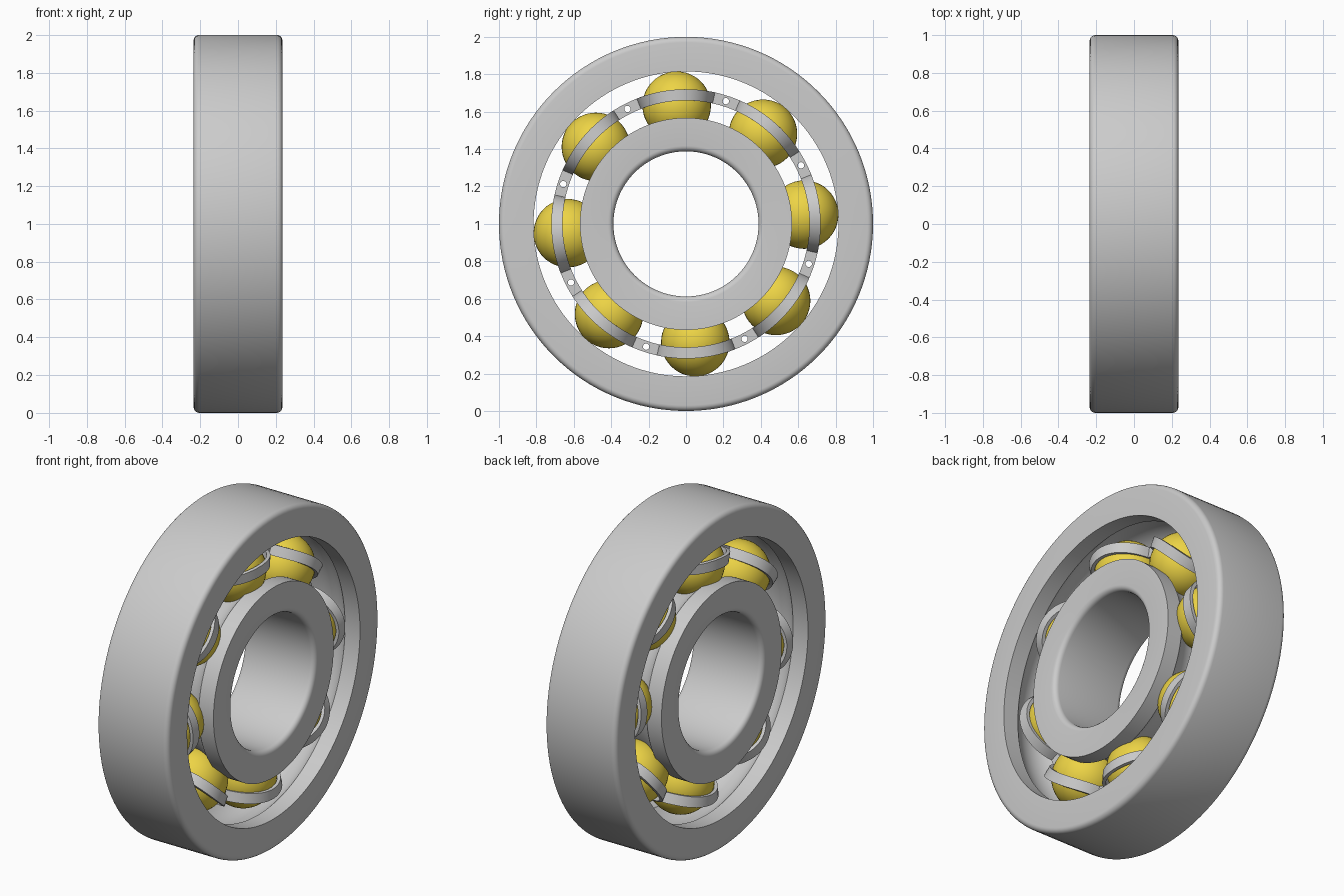
import bpy, bmesh
from math import sin, cos, pi, radians, sqrt, asin

if "Cube" in bpy.data.objects:
    bpy.data.objects.remove(bpy.data.objects["Cube"])

CZ = 1.0          # axle height, axle runs along x
W = 0.235         # half width of the rings
PITCH = 0.69      # cage radius
BALL_R, BALL_PITCH = 0.183, 0.634
N = 8
START = radians(-4.5)


def polar(x, r, a):
    return (x, r * sin(a), CZ + r * cos(a))


def finish(name, bm, angle=35):
    bmesh.ops.recalc_face_normals(bm, faces=bm.faces)
    me = bpy.data.meshes.new(name)
    bm.to_mesh(me)
    bm.free()
    ob = bpy.data.objects.new(name, me)
    bpy.context.collection.objects.link(ob)
    if angle:
        bpy.ops.object.select_all(action='DESELECT')
        ob.select_set(True)
        bpy.context.view_layer.objects.active = ob
        bpy.ops.object.shade_smooth_by_angle(angle=radians(angle))
    return ob


def loft(name, sections, angle=35):
    """Closed loop of closed cross-sections."""
    bm = bmesh.new()
    rows = [[bm.verts.new(p) for p in s] for s in sections]
    for i, a in enumerate(rows):
        b = rows[(i + 1) % len(rows)]
        for j in range(len(a)):
            k = (j + 1) % len(a)
            bm.faces.new((a[j], a[k], b[k], b[j]))
    return finish(name, bm, angle)


def lathe(name, profile, seg=128):
    return loft(name, [[polar(x, r, 2 * pi * i / seg) for x, r in profile]
                       for i in range(seg)])


def ring_profile(plain, raceway, sign, fillet=0.03, groove=0.185):
    """Filleted plain side, grooved raceway side; sign=1 for the outer ring."""
    pts = []
    for i in range(6):
        t = pi / 2 * i / 5
        pts.append((-W + fillet * (1 - cos(t)), plain - sign * fillet * (1 - sin(t))))
    pts += [(-x, r) for x, r in reversed(pts)]
    pts.append((W, raceway))
    half = asin(sqrt(groove ** 2 - (raceway - PITCH) ** 2) / groove)
    for i in range(13):
        t = half * (1 - 2 * i / 12)
        pts.append((groove * sin(t), PITCH + sign * groove * cos(t)))
    pts.append((-W, raceway))
    return pts


# Rings
lathe("outer_ring", ring_profile(1.0, 0.815, 1))
lathe("inner_ring", ring_profile(0.388, 0.567, -1))

# Balls
gold = bpy.data.materials.new("ball_gold")
gold.diffuse_color = (0.85, 0.66, 0.06, 1)
gold.use_nodes = True
gold.node_tree.nodes["Principled BSDF"].inputs["Base Color"].default_value = gold.diffuse_color
for i in range(N):
    bm = bmesh.new()
    bmesh.ops.create_uvsphere(bm, u_segments=40, v_segments=24, radius=BALL_R)
    bmesh.ops.translate(bm, verts=bm.verts,
                        vec=polar(0, BALL_PITCH, START + i * 2 * pi / N))
    finish(f"ball_{i + 1}", bm, 60).data.materials.append(gold)

# Cage halves: ribbon arching over each ball, flat tabs between with rivet holes
T, R_IN, R_OUT = 0.02, 0.185, 0.205
A0 = asin(T / R_OUT)


def cage_half(name, side):
    path = []   # (angle, inner s/x, outer s/x)
    for i in range(N):
        c = START + i * 2 * pi / N
        for j in range(25):
            f = j / 24
            ti, to = pi * (1 - f), pi - A0 - (pi - 2 * A0) * f
            path.append((c, R_IN * cos(ti), R_IN * sin(ti),
                         R_OUT * cos(to), R_OUT * sin(to)))
        gap = 2 * pi / N * PITCH - R_OUT
        for j in range(4):
            s = R_OUT + 0.006 + (gap - R_OUT - 0.012) * j / 3
            path.append((c, s, 0, s, T))
    secs = []
    for c, si, xi, so, xo in path:
        ai, ao = c + si / PITCH, c + so / PITCH
        xi, xo = side * (xi + 0.0005), side * (xo + 0.0005)
        secs.append([polar(xi, 0.66, ai), polar(xi, 0.72, ai),
                     polar(xo, 0.72, ao), polar(xo, 0.66, ao)])
    return loft(name, secs, 0)


def rivet_cutter():
    bm = bmesh.new()
    for i in range(N):
        a = START + (i + 0.5) * 2 * pi / N
        rows = []
        for x in (-0.1, 0.1):
            _, y, z = polar(0, PITCH, a)
            rows.append([bm.verts.new((x, y + 0.017 * cos(k * pi / 10),
                                       z + 0.017 * sin(k * pi / 10))) for k in range(20)])
        for k in range(20):
            m = (k + 1) % 20
            bm.faces.new((rows[0][k], rows[0][m], rows[1][m], rows[1][k]))
        bm.faces.new(rows[0])
        bm.faces.new(rows[1])
    ob = finish("rivet_cutter", bm, 0)
    ob.hide_render = True
    return ob


cutter = rivet_cutter()
for name, side in (("cage_right", 1), ("cage_left", -1)):
    ob = cage_half(name, side)
    mod = ob.modifiers.new("rivet_holes", 'BOOLEAN')
    mod.operation = 'DIFFERENCE'
    mod.solver = 'EXACT'
    mod.object = cutter
    bpy.ops.object.select_all(action='DESELECT')
    ob.select_set(True)
    bpy.context.view_layer.objects.active = ob
    bpy.ops.object.modifier_apply(modifier=mod.name)
    bpy.ops.object.shade_smooth_by_angle(angle=radians(35))
bpy.data.objects.remove(cutter)
